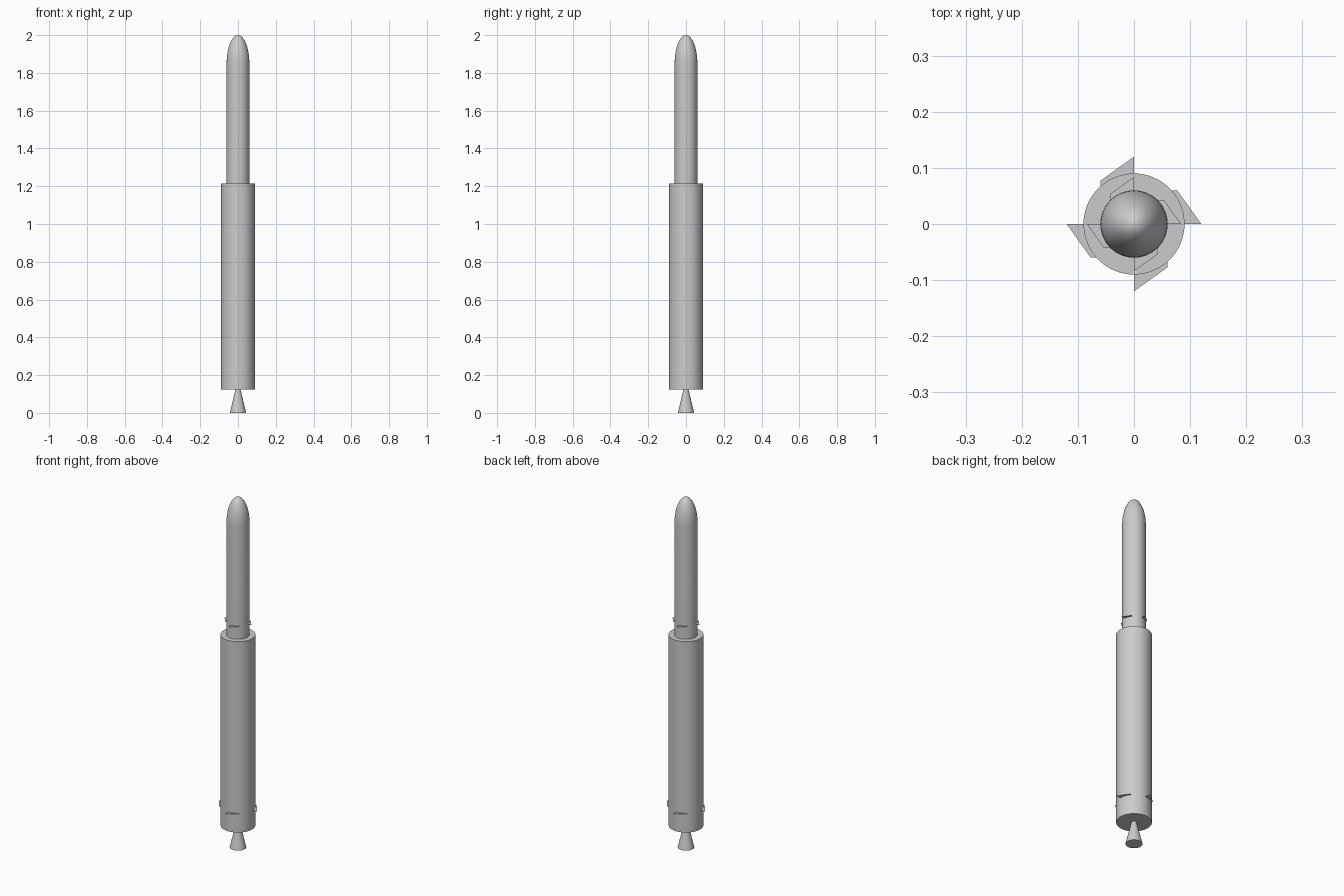
import bpy, bmesh, math
from mathutils import Matrix

cube = bpy.data.objects.get("Cube")
if cube:
    bpy.data.objects.remove(cube, do_unlink=True)

# Single grey paint
paint = bpy.data.materials.new("light_grey")
paint.use_nodes = True
GREY = (0.6, 0.6, 0.6, 1)
paint.diffuse_color = GREY
paint.node_tree.nodes["Principled BSDF"].inputs["Base Color"].default_value = GREY


def finish(name, bm):
    mesh = bpy.data.meshes.new(name)
    bm.to_mesh(mesh)
    bm.free()
    mesh.materials.append(paint)
    obj = bpy.data.objects.new(name, mesh)
    bpy.context.collection.objects.link(obj)
    return obj


def lathe(name, profile, segments=64):
    """Spin a bottom-to-top (radius, z) profile around the z axis."""
    bm = bmesh.new()
    verts = [bm.verts.new((r, 0, z)) for r, z in profile]
    edges = [bm.edges.new(pair) for pair in zip(verts, verts[1:])]
    bmesh.ops.spin(bm, geom=verts + edges, cent=(0, 0, 0), axis=(0, 0, 1),
                   angle=math.tau, steps=segments, use_merge=False)
    bmesh.ops.remove_doubles(bm, verts=bm.verts, dist=0.00005)
    bmesh.ops.recalc_face_normals(bm, faces=bm.faces)
    obj = finish(name, bm)
    bpy.ops.object.select_all(action="DESELECT")
    obj.select_set(True)
    bpy.context.view_layer.objects.active = obj
    bpy.ops.object.shade_smooth_by_angle(angle=math.radians(35))


def fin_ring(name, z, scale):
    """Four flat swept fins lying level around the hull."""
    outline = [(0.06, 0), (0.12, 0), (0.077, 0.06), (0.06, 0.06)]
    bm = bmesh.new()
    for i in range(4):
        turn = Matrix.Rotation(i * math.pi / 2, 3, "Z")
        bm.faces.new([bm.verts.new(turn @ Matrix.Scale(scale, 3) @
                                   bm.verts.new((x, y, 0)).co) for x, y in outline])
    bmesh.ops.delete(bm, geom=[v for v in bm.verts if not v.link_faces], context="VERTS")
    bmesh.ops.translate(bm, verts=bm.verts, vec=(0, 0, z))
    finish(name, bm)


# Engine nozzle and wide lower stage
lathe("engine_nozzle", [(0, 0), (0.043, 0), (0.012, 0.13), (0, 0.13)])
lathe("lower_stage", [(0, 0.125), (0.09, 0.125), (0.09, 1.215), (0, 1.215)])

# Slim upper stage with an elliptical nose
NOSE_BASE, RADIUS, STEPS = 1.85, 0.06, 14
nose = []
for i in range(STEPS + 1):
    a = i / STEPS * math.pi / 2
    nose.append((RADIUS * math.cos(a), NOSE_BASE + (2 - NOSE_BASE) * math.sin(a)))
lathe("upper_stage", [(0, 1.21), (RADIUS, 1.21)] + nose)

# Level fins on both stages
fin_ring("lower_fins", 0.235, 1.0)
fin_ring("upper_fins", 1.29, 0.7)
